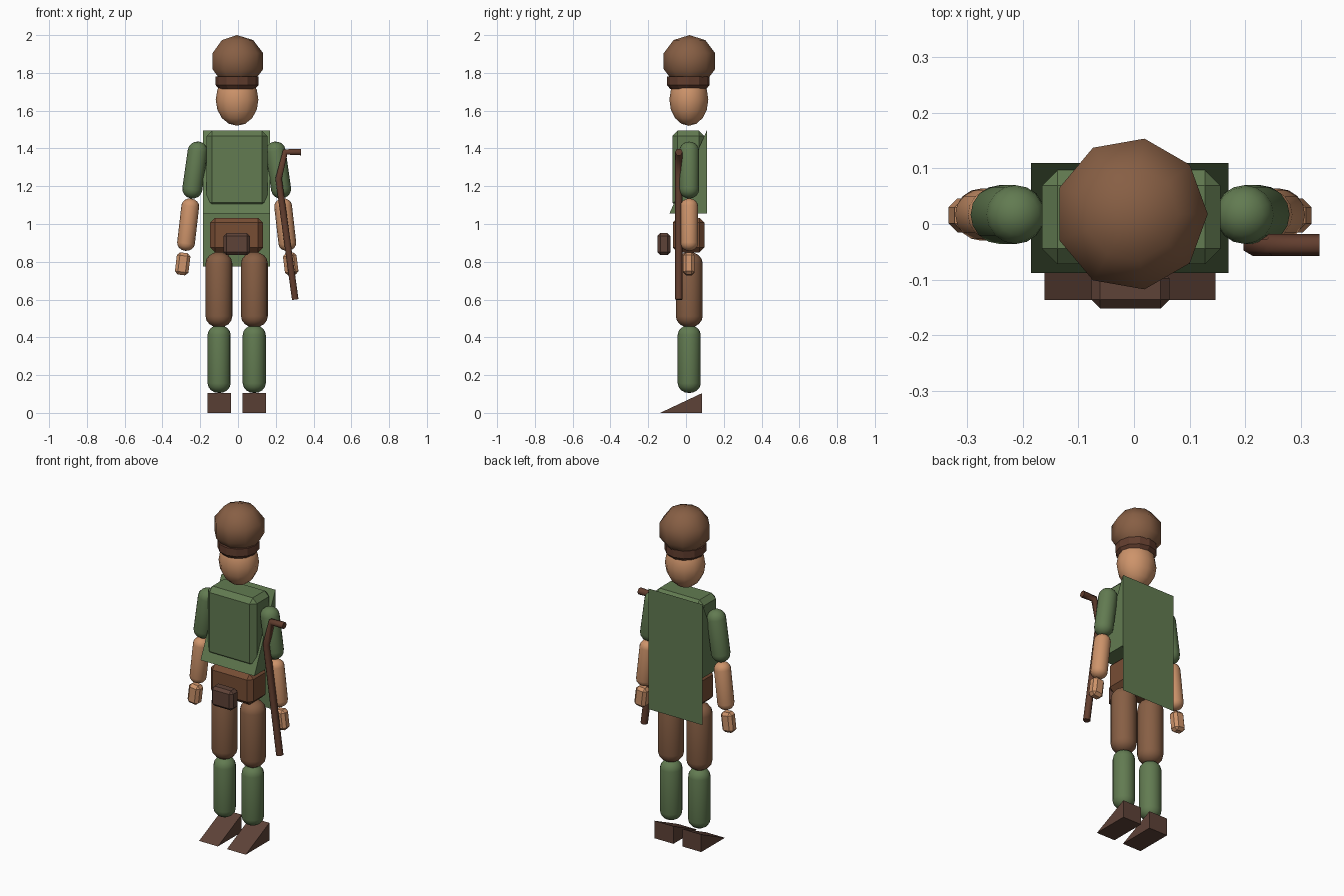
import bpy, bmesh
from math import sin, cos, pi, radians
from mathutils import Vector, Matrix

if "Cube" in bpy.data.objects:
    bpy.data.objects.remove(bpy.data.objects["Cube"])

CX, CY = -0.007, 0.017   # body centre line


def material(name, rgb):
    m = bpy.data.materials.new(name)
    m.diffuse_color = [(c / 255) ** 2.2 for c in rgb] + [1]
    m.use_nodes = True
    m.node_tree.nodes["Principled BSDF"].inputs["Base Color"].default_value = m.diffuse_color
    return m


GREEN = material("green_cloth", (98, 122, 82))
BROWN = material("brown_cloth", (134, 95, 70))
BELT = material("belt_leather", (118, 78, 55))
DARK = material("dark_leather", (94, 68, 58))
WOOD = material("dark_wood", (98, 64, 50))
SKIN = material("skin", (204, 146, 106))


def finish(bm, name, mat, smooth=False):
    bmesh.ops.recalc_face_normals(bm, faces=bm.faces[:])
    me = bpy.data.meshes.new(name)
    bm.to_mesh(me)
    bm.free()
    ob = bpy.data.objects.new(name, me)
    bpy.context.collection.objects.link(ob)
    me.materials.append(mat)
    for p in me.polygons:
        p.use_smooth = smooth
    return ob


def box(name, mat, x, y, z, bevel, tilt=0):
    """Chamfered box from (min, max) ranges, tilted about y."""
    bm = bmesh.new()
    bmesh.ops.create_cube(bm, size=1)
    bmesh.ops.scale(bm, verts=bm.verts, vec=[r[1] - r[0] for r in (x, y, z)])
    bmesh.ops.bevel(bm, geom=bm.edges[:], offset=bevel, segments=1, affect='EDGES')
    bmesh.ops.rotate(bm, verts=bm.verts, matrix=Matrix.Rotation(tilt, 3, 'Y'))
    bmesh.ops.translate(bm, verts=bm.verts, vec=[sum(r) / 2 for r in (x, y, z)])
    return finish(bm, name, mat)


def wedge(name, mat, x, y, z):
    """Ramp rising from the front to an upright back."""
    bm = bmesh.new()
    a, b = [[bm.verts.new((px, py, pz)) for py, pz in
             ((y[0], z[0]), (y[1], z[0]), (y[1], z[1]))] for px in x]
    bm.faces.new(a)
    bm.faces.new(b)
    for i in range(3):
        j = (i + 1) % 3
        bm.faces.new((a[i], a[j], b[j], b[i]))
    return finish(bm, name, mat)


def lathe(name, mat, profile, n, matrix, smooth=True):
    """Revolve (radius, height) points; zero radius makes a pole."""
    bm = bmesh.new()
    rings = []
    for r, h in profile:
        k = 1 if r < 1e-6 else n
        rings.append([bm.verts.new((r * cos(2 * pi * i / n), r * sin(2 * pi * i / n), h))
                      for i in range(k)])
    for a, b in zip(rings, rings[1:]):
        for i in range(n):
            j = (i + 1) % n
            quad = [a[i % len(a)], a[j % len(a)], b[j % len(b)], b[i % len(b)]]
            bm.faces.new(list(dict.fromkeys(quad)))
    for ring in (rings[0], rings[-1]):
        if len(ring) > 1:
            bm.faces.new(ring)
    bmesh.ops.transform(bm, matrix=matrix, verts=bm.verts)
    return finish(bm, name, mat, smooth)


def ball(name, mat, centre, radii, n, rings):
    prof = [(abs(sin(pi * i / rings)), cos(pi * i / rings)) for i in range(rings + 1)]
    return lathe(name, mat, prof, n,
                 Matrix.Translation(centre) @ Matrix.Diagonal((*radii, 1)))


def capsule(name, mat, a, b, r, cap):
    """Round-ended limb whose tips are at a and b."""
    a, b = Vector(a), Vector(b)
    length = (b - a).length
    angs = [pi / 2 * i / 4 for i in range(5)]
    low = [(r * sin(t), cap - cap * cos(t)) for t in angs]
    prof = low + [(p, length - h) for p, h in reversed(low)]
    rot = (b - a).to_track_quat('Z', 'Y').to_matrix().to_4x4()
    return lathe(name, mat, prof, 16, Matrix.Translation(a) @ rot)


# Head and cap
ball("head", SKIN, (-0.005, 0.015, 1.658), (0.113, 0.103, 0.138), 12, 8)
lathe("cap_band", WOOD, [(0.113, 1.78), (0.113, 1.735), (0.095, 1.715)], 12,
      Matrix.Translation((-0.005, 0.012, 0)), False)
ball("cap_crown", BROWN, (-0.005, 0.018, 1.862), (0.145, 0.145, 0.138), 9, 5)

# Torso, tunic flare and hanging back panel
box("chest", GREEN, (-0.166, 0.156), (-0.072, 0.097), (1.085, 1.494), 0.028)
wedge("tunic_flare", GREEN, (-0.186, 0.17), (-0.088, 0.11), (1.055, 1.495))
bm = bmesh.new()
bm.faces.new([bm.verts.new((x, 0.111, z)) for x, z in
              ((0.17, 0.775), (-0.186, 0.775), (-0.186, 1.317), (0.17, 1.317))])
finish(bm, "back_panel", GREEN)

# Hips and belt pouch
box("hips", BELT, (-0.147, 0.133), (-0.07, 0.097), (0.85, 1.033), 0.026)
box("belt_pouch", DARK, (-0.077, 0.064), (-0.152, -0.082), (0.835, 0.952), 0.016)

# Arms and legs, mirrored about the body centre line
for side, s in (("left", -1), ("right", 1)):
    def pt(x, z):
        return (CX + s * x, CY, z)
    capsule("upper_arm_" + side, GREEN, pt(0.199, 1.436), pt(0.242, 1.135), 0.053, 0.05)
    capsule("forearm_" + side, SKIN, pt(0.241, 1.135), pt(0.273, 0.858), 0.047, 0.04)
    hx = CX + s * 0.286
    box("hand_" + side, SKIN, (hx - 0.036, hx + 0.036), (-0.015, 0.046),
        (0.73, 0.848), 0.016, -s * radians(7))
    capsule("thigh_" + side, BROWN, pt(0.094, 0.852), pt(0.094, 0.452), 0.071, 0.06)
    capsule("shin_" + side, GREEN, pt(0.093, 0.465), pt(0.093, 0.105), 0.061, 0.052)
    fx = CX + s * 0.092
    wedge("shoe_" + side, DARK, (fx - 0.062, fx + 0.062), (-0.137, 0.086), (0, 0.105))

# Bent stick held beside the arm
curve = bpy.data.curves.new("bent_stick", 'CURVE')
curve.dimensions = '3D'
curve.bevel_depth = 0.02
curve.bevel_resolution = 1
curve.use_fill_caps = True
path = [(0.334, 1.381), (0.25, 1.381), (0.215, 1.24), (0.303, 0.6)]
spline = curve.splines.new('POLY')
spline.points.add(len(path) - 1)
for p, (x, z) in zip(spline.points, path):
    p.co = (x, -0.038, z, 1)
curve.materials.append(WOOD)
bpy.context.collection.objects.link(bpy.data.objects.new("bent_stick", curve))
